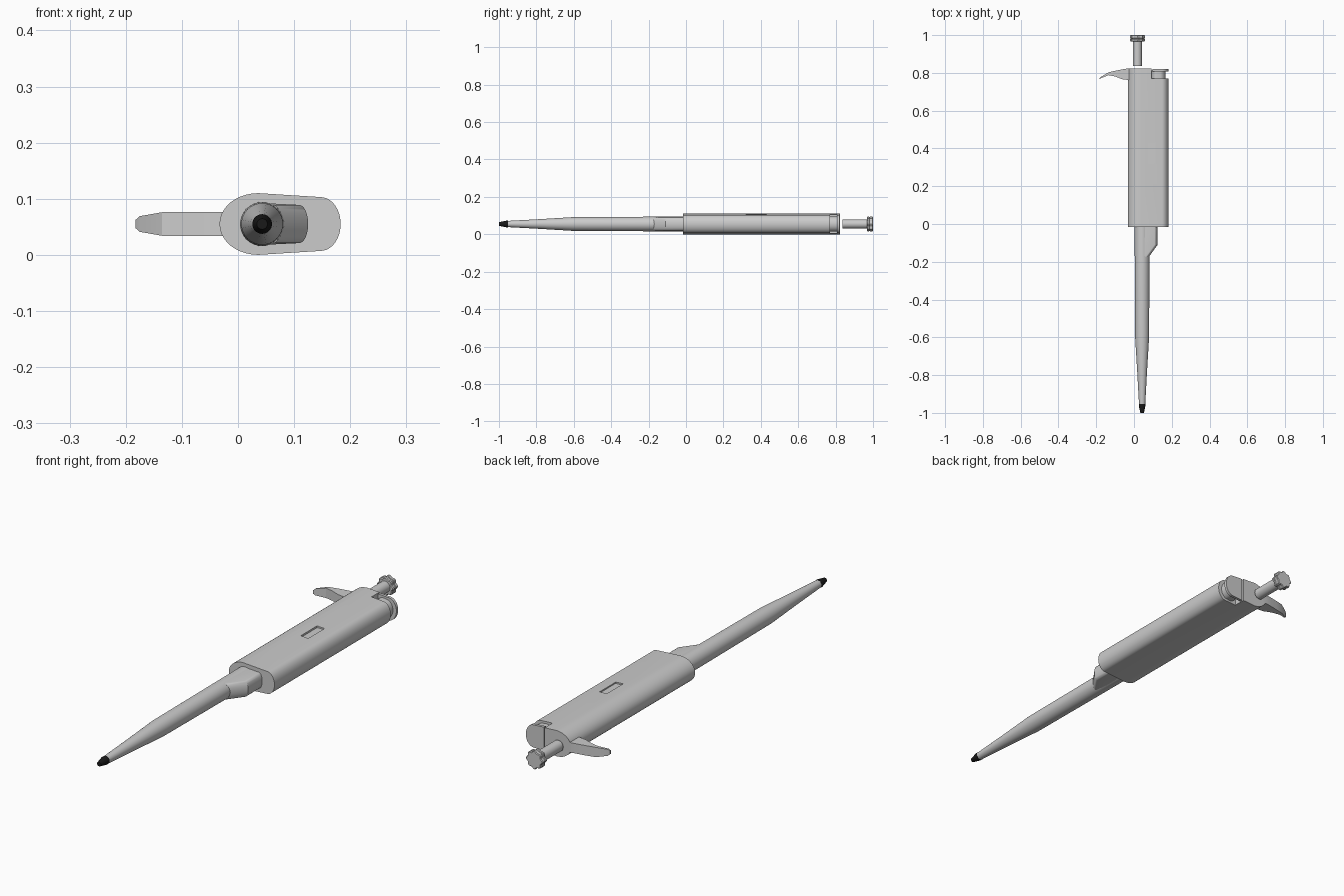
import bpy, bmesh
from math import sin, cos, pi, radians

if "Cube" in bpy.data.objects:
    bpy.data.objects.remove(bpy.data.objects["Cube"])

ZC = 0.055  # height of the long axis


def loft(name, rings, color=None):
    """Skin a list of equal-length point rings and cap both ends."""
    bm = bmesh.new()
    vs = [[bm.verts.new(p) for p in r] for r in rings]
    n = len(vs[0])
    for a, b in zip(vs, vs[1:]):
        for i in range(n):
            j = (i + 1) % n
            bm.faces.new((a[i], a[j], b[j], b[i]))
    bm.faces.new(vs[0])
    bm.faces.new(vs[-1][::-1])
    bmesh.ops.recalc_face_normals(bm, faces=bm.faces)
    me = bpy.data.meshes.new(name)
    bm.to_mesh(me)
    bm.free()
    ob = bpy.data.objects.new(name, me)
    bpy.context.collection.objects.link(ob)
    if color:
        mat = bpy.data.materials.new(name)
        mat.diffuse_color = color
        mat.use_nodes = True
        mat.node_tree.nodes["Principled BSDF"].inputs["Base Color"].default_value = mat.diffuse_color
        me.materials.append(mat)
    return ob


def smooth(ob, angle=30):
    bpy.ops.object.select_all(action='DESELECT')
    ob.select_set(True)
    bpy.context.view_layer.objects.active = ob
    bpy.ops.object.shade_smooth_by_angle(angle=radians(angle))


def ring(cx, y, r, n=32, lobes=0, amp=0.0):
    return [(cx + (r + amp * cos(lobes * a)) * cos(a), y,
             ZC + (r + amp * cos(lobes * a)) * sin(a))
            for a in (2 * pi * i / n for i in range(n))]


def lathe(name, cx, prof, color=None):
    ob = loft(name, [ring(cx, y, r) for y, r in prof], color)
    smooth(ob)
    return ob


def section(y, xl, rl, hl, xr, rr, hr, n=20):
    """Tapered oval: elliptical left and right ends joined by straight sides."""
    pts = []
    for i in range(n + 1):
        a = pi / 2 + pi * i / n
        pts.append((xl + rl * cos(a), y, ZC + hl * sin(a)))
    for i in range(n + 1):
        a = -pi / 2 + pi * i / n
        pts.append((xr + rr * cos(a), y, ZC + hr * sin(a)))
    return pts


def box(x0, x1, y0, y1, z0, z1):
    def rect(y):
        return [(x0, y, z0), (x1, y, z0), (x1, y, z1), (x0, y, z1)]
    ob = loft("cutter", [rect(y0), rect(y1)])
    ob.hide_render = True
    return ob


def cut(ob, cutter):
    m = ob.modifiers.new("cut", 'BOOLEAN')
    m.operation, m.object, m.solver = 'DIFFERENCE', cutter, 'EXACT'
    bpy.context.view_layer.objects.active = ob
    bpy.ops.object.modifier_apply(modifier=m.name)
    bpy.data.objects.remove(cutter)


HANDLE = (0.036, 0.069, 0.055, 0.147, 0.036, 0.048)

# Handle body with button notch and volume window
body = loft("handle_body", [section(y, *HANDLE) for y in (-0.015, 0.823)])
cut(body, box(0.092, 0.3, 0.77, 0.9, -0.1, 0.2))
cut(body, box(0.073, 0.108, 0.32, 0.43, 0.1, 0.2))
smooth(body)

# Ejector button: inset neck and thin round cap
neck = loft("ejector_neck", [section(y, 0.12, 0.03, 0.041, 0.135, 0.032, 0.039)
                             for y in (0.765, 0.812)])
smooth(neck)
cap = loft("ejector_button", [section(y, *HANDLE) for y in (0.808, 0.82)])
cut(cap, box(-0.2, 0.097, 0.7, 0.9, -0.1, 0.2))
smooth(cap)

# Finger hook: (x, lower y, upper y, half width)
HOOK = [(-0.01, 0.763, 0.823, 0.021), (-0.035, 0.763, 0.823, 0.021),
        (-0.065, 0.767, 0.818, 0.021), (-0.10, 0.781, 0.811, 0.021),
        (-0.135, 0.788, 0.803, 0.021), (-0.175, 0.772, 0.779, 0.014),
        (-0.183, 0.767, 0.773, 0.007)]
hook = loft("finger_hook", [[(x, a, ZC - w), (x, b, ZC - w), (x, b, ZC + w), (x, a, ZC + w)]
                            for x, a, b, w in HOOK])
smooth(hook)

# Plunger rod and lobed knob
lathe("plunger_rod", 0.018, [(0.837, 0.024), (0.972, 0.024)])
KNOB = [(0.967, 0.033), (0.970, 0.037), (0.978, 0.037), (0.980, 0.034),
        (0.983, 0.034), (0.985, 0.037), (0.997, 0.037), (1.0, 0.034)]
knob = loft("plunger_knob", [ring(0.018, y, r, 64, 8, 0.003) for y, r in KNOB])
smooth(knob)

# Shaft, side bulge holding the ejector arm, and dark tip
lathe("shaft", 0.043, [(0.0, 0.0395), (-0.18, 0.039), (-0.60, 0.037),
                       (-0.78, 0.026), (-0.955, 0.0165)])
bulge = loft("ejector_arm", [section(y, 0.05, 0.034, 0.037, x, 0.016, 0.034)
                             for y, x in ((0.0, 0.109), (-0.11, 0.109), (-0.175, 0.062))])
smooth(bulge)
lathe("tip", 0.043, [(-0.953, 0.0175), (-0.963, 0.0175), (-1.0, 0.0095)],
      (0.01, 0.01, 0.01, 1))
